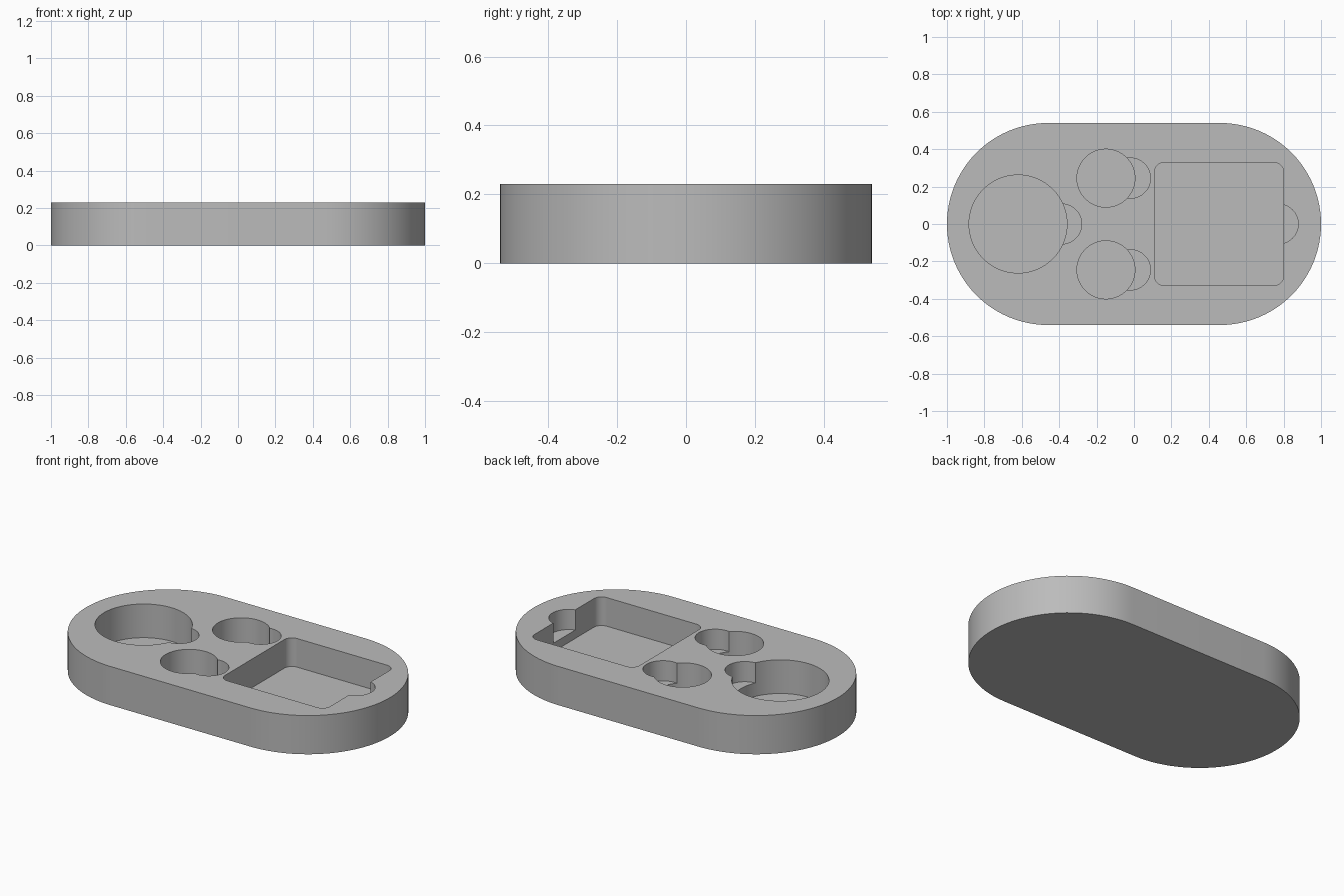
import bpy, bmesh, math

if "Cube" in bpy.data.objects:
    bpy.data.objects.remove(bpy.data.objects["Cube"], do_unlink=True)

HEIGHT = 0.23

grey = bpy.data.materials.new("plain grey")
grey.use_nodes = True
colour = (0.5, 0.5, 0.5, 1)
grey.diffuse_color = colour
grey.node_tree.nodes["Principled BSDF"].inputs["Base Color"].default_value = colour


def rounded_prism(name, centre, half, radius, bottom, top, steps=24):
    """Upright prism with a rounded rectangle outline; half == radius gives a cylinder."""
    bm = bmesh.new()
    outline = []
    for quarter, (sx, sy) in enumerate([(1, 1), (-1, 1), (-1, -1), (1, -1)]):
        for i in range(steps + 1):
            a = (quarter + i / steps) * math.pi / 2
            outline.append((centre[0] + sx * (half[0] - radius) + radius * math.cos(a),
                            centre[1] + sy * (half[1] - radius) + radius * math.sin(a), bottom))
    face = bm.faces.new([bm.verts.new(p) for p in outline])
    bmesh.ops.remove_doubles(bm, verts=bm.verts, dist=0.0001)
    extruded = bmesh.ops.extrude_face_region(bm, geom=list(bm.faces))["geom"]
    moved = [v for v in extruded if isinstance(v, bmesh.types.BMVert)]
    bmesh.ops.translate(bm, verts=moved, vec=(0, 0, top - bottom))
    bmesh.ops.recalc_face_normals(bm, faces=bm.faces)
    mesh = bpy.data.meshes.new(name)
    bm.to_mesh(mesh)
    bm.free()
    mesh.materials.append(grey)
    obj = bpy.data.objects.new(name, mesh)
    bpy.context.collection.objects.link(obj)
    return obj


def cut(body, name, centre, half, radius, depth):
    """Sink a pocket into the top of the body."""
    cutter = rounded_prism(name, centre, half, radius, HEIGHT - depth, HEIGHT + 0.1)
    cutter.hide_render = True
    mod = body.modifiers.new(name, "BOOLEAN")
    mod.operation = "DIFFERENCE"
    mod.solver = "EXACT"
    mod.object = cutter
    bpy.context.view_layer.objects.active = body
    bpy.ops.object.modifier_apply(modifier=name)
    bpy.data.objects.remove(cutter, do_unlink=True)


def round_cut(body, name, x, y, radius, depth):
    cut(body, name, (x, y), (radius, radius), radius, depth)


# Stadium-shaped tray body
tray = rounded_prism("tray", (0, 0), (1, 0.54), 0.54, 0, HEIGHT)

# Large round pocket and rectangular pocket
round_cut(tray, "large_pocket", -0.62, 0, 0.262, 0.2)
cut(tray, "rectangular_pocket", (0.455, 0), (0.345, 0.328), 0.05, 0.17)

# Mirrored pair of small round pockets, each with a finger notch
for side in (-1, 1):
    round_cut(tray, "small_pocket", -0.15, side * 0.245, 0.155, 0.18)
    round_cut(tray, "small_notch", -0.02, side * 0.245, 0.108, 0.12)

# Finger notches of the two larger pockets
round_cut(tray, "large_notch", -0.387, 0, 0.107, 0.12)
round_cut(tray, "rectangular_notch", 0.771, 0, 0.107, 0.12)

bpy.ops.object.select_all(action="DESELECT")
tray.select_set(True)
bpy.context.view_layer.objects.active = tray
bpy.ops.object.shade_smooth_by_angle(angle=math.radians(30))
